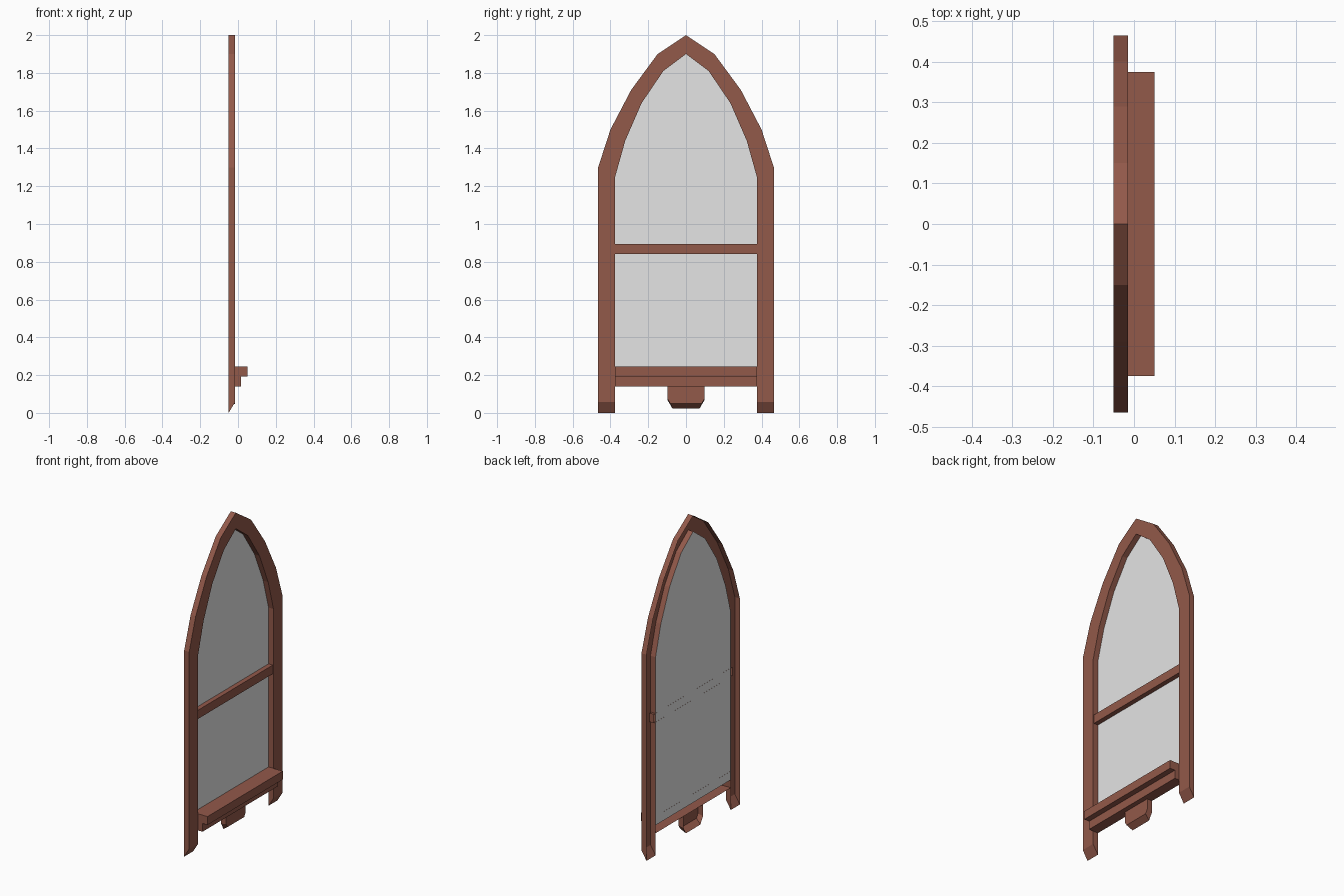
import bpy, bmesh

if "Cube" in bpy.data.objects:
    bpy.data.objects.remove(bpy.data.objects["Cube"])

BACK, FRONT = -0.05, -0.015


def material(name, rgb):
    m = bpy.data.materials.new(name)
    m.diffuse_color = (*rgb, 1)
    m.use_nodes = True
    m.node_tree.nodes["Principled BSDF"].inputs["Base Color"].default_value = m.diffuse_color
    return m


wood = material("reddish brown wood", (0.29, 0.10, 0.068))
pane = material("pale grey glass", (0.78, 0.78, 0.78))


def mirrored(half):
    """Mirror a (y, z) half outline across y = 0, ending in the middle."""
    return half + [(-y, z) for y, z in reversed(half) if y != 0]


def ring(x, pts):
    return [(x, y, z) for y, z in pts]


def loft(name, rings, mat, cap_ends=False):
    """Skin a series of open point chains with quads; optionally cap chain sides."""
    bm = bmesh.new()
    rows = [[bm.verts.new(p) for p in r] for r in rings]
    for a, b in zip(rows, rows[1:]):
        for i in range(len(a) - 1):
            bm.faces.new((a[i], a[i + 1], b[i + 1], b[i]))
    if cap_ends == "sides":          # close first and last points of all chains
        for i in (0, -1):
            bm.faces.new([r[i] for r in rows])
    elif cap_ends == "rows":         # fill the first and last chains
        for r in (rows[0], rows[-1]):
            bm.faces.new(r)
    elif cap_ends == "last":
        bm.faces.new(rows[-1])
    bmesh.ops.recalc_face_normals(bm, faces=bm.faces)
    me = bpy.data.meshes.new(name)
    bm.to_mesh(me)
    bm.free()
    me.materials.append(mat)
    ob = bpy.data.objects.new(name, me)
    bpy.context.collection.objects.link(ob)
    return ob


# Pointed arch outlines, from springing line to apex
outer = [(-0.465, 1.3), (-0.40, 1.5), (-0.29, 1.71), (-0.15, 1.9), (0, 2.0)]
inner = [(-0.375, 1.25), (-0.322, 1.44), (-0.235, 1.64), (-0.12, 1.81), (0, 1.9)]


def with_foot(arch, z):
    return mirrored([(arch[0][0], z)] + arch)


# Frame: hollow moulding, open at the back, feet cut at a slant
loft("arched_frame", [
    ring(BACK, with_foot(outer, 0)),
    ring(FRONT, with_foot(outer, 0.057)),
    ring(FRONT, with_foot(inner, 0.057)),
    ring(BACK, with_foot(inner, 0)),
], wood, "sides")

# Glass: one flat sheet at the back of the frame
bm = bmesh.new()
bm.faces.new([bm.verts.new(p) for p in ring(BACK + 0.0005, with_foot(inner, 0.19))])
bmesh.ops.recalc_face_normals(bm, faces=bm.faces)
if next(iter(bm.faces)).normal.x < 0:
    bmesh.ops.reverse_faces(bm, faces=bm.faces)
me = bpy.data.meshes.new("glass")
bm.to_mesh(me)
bm.free()
me.materials.append(pane)
bpy.context.collection.objects.link(bpy.data.objects.new("glass", me))


def rail(name, profile, half):
    """Run an (x, z) profile, open at the back, across the window."""
    loft(name, [[(x, y, z) for x, z in profile] for y in (-half, half)], wood, "rows")


# Crossbar and stepped sill
rail("crossbar", [(BACK, 0.84), (-0.02, 0.84), (-0.02, 0.895), (BACK, 0.895)], 0.39)
rail("sill", [(BACK, 0.14), (0.015, 0.14), (0.015, 0.192),
              (0.05, 0.192), (0.05, 0.245), (BACK, 0.245)], 0.375)

# Bracket under the sill, tapering to the back at its lower edge
loft("sill_bracket", [
    ring(BACK, mirrored([(-0.098, 0.14), (-0.098, 0.068), (-0.072, 0.024)])),
    ring(FRONT, mirrored([(-0.098, 0.14), (-0.098, 0.075), (-0.083, 0.05)])),
], wood, "last")
